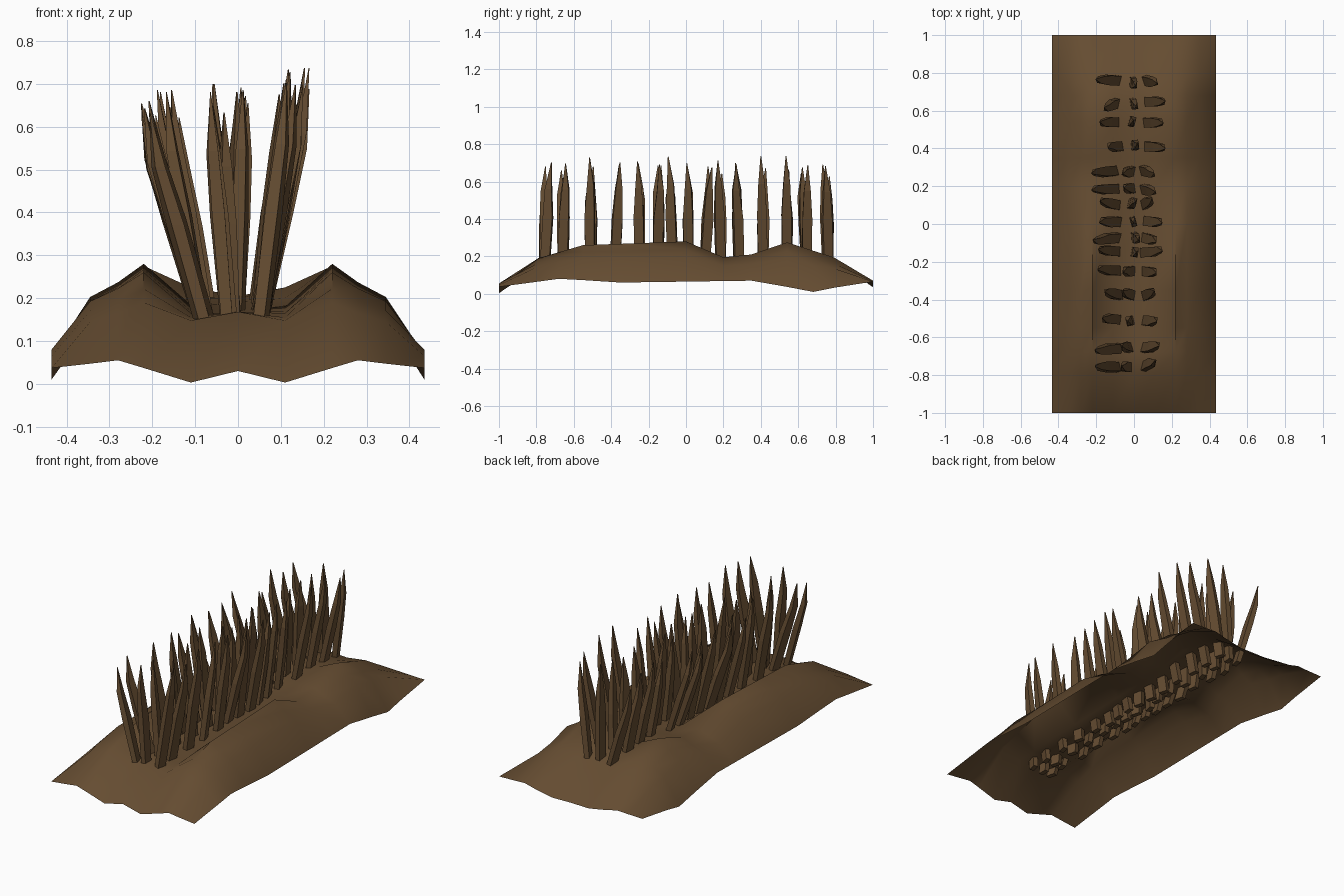
import bpy, bmesh, math, random

if "Cube" in bpy.data.objects:
    bpy.data.objects.remove(bpy.data.objects["Cube"])

random.seed(4)

brown = bpy.data.materials.new("earth brown")
brown.diffuse_color = (0.13, 0.073, 0.031, 1)
brown.use_nodes = True
brown.node_tree.nodes["Principled BSDF"].inputs["Base Color"].default_value = brown.diffuse_color


def add_object(name, bm):
    bmesh.ops.recalc_face_normals(bm, faces=bm.faces)
    mesh = bpy.data.meshes.new(name)
    bm.to_mesh(mesh)
    bm.free()
    mesh.materials.append(brown)
    obj = bpy.data.objects.new(name, mesh)
    bpy.context.collection.objects.link(obj)
    return obj


def smooth(obj, angle):
    bpy.ops.object.select_all(action='DESELECT')
    obj.select_set(True)
    bpy.context.view_layer.objects.active = obj
    bpy.ops.object.shade_smooth_by_angle(angle=math.radians(angle))


# Earth mound: open sheet with two long ridges, a furrow between, and wavy rims
xs = [0, 0.11, 0.22, 0.28, 0.345, 0.435]
ys = [-1, -0.79, -0.68, -0.55, -0.35, 0, 0.2, 0.35, 0.54, 0.68, 0.79, 1]
ridge = [0, 0.19, 0.222, 0.26, 0.267, 0.28, 0.195, 0.21, 0.275, 0.23, 0.195, 0]
rim = [0, 0.065, 0.08, 0.073, 0.06, 0.065, 0.068, 0.07, 0.037, 0.01, 0.032, 0]
furrow = [0, 0.168, 0.168, 0.165, 0.165, 0.175, 0.19, 0.2, 0.205, 0.205, 0.185, 0]
shoulder = [0, 0.148, 0.155, 0.165, 0.17, 0.18, 0.185, 0.2, 0.225, 0.21, 0.18, 0]
front = [0.03, 0.003, 0.037, 0.055, 0.047, 0.037]
back = [0.037, 0.035, 0.055, 0.07, 0.067, 0.065]


def row_heights(i):
    if i == 0:
        return front
    if i == len(ys) - 1:
        return back
    r, e = ridge[i], rim[i]
    return [furrow[i], shoulder[i], r, e + 0.8 * (r - e), e + 0.64 * (r - e), e]


bm = bmesh.new()
columns = [(-xs[j], j) for j in range(5, 0, -1)] + [(xs[j], j) for j in range(6)]
grid = [[bm.verts.new((x, y, row_heights(i)[j])) for x, j in columns]
        for i, y in enumerate(ys)]
for a, b in zip(grid, grid[1:]):
    for k in range(len(columns) - 1):
        bm.faces.new((a[k], a[k + 1], b[k + 1], b[k]))
smooth(add_object("earth_mound", bm), 60)


# Blades: four-sided stalks that lean outward, kink and taper to a point
def add_blade(bm, x, y, lean, height, sway, bend, turn):
    z0 = 0.11
    # fraction of height, fraction of lean, half thickness, half width
    sections = [(0, 0, 0.013, 0.025), (0.5, 0.55, 0.015, 0.026),
                (0.76, 0.85, 0.012, 0.018), (1, 1, 0.001, 0.002)]
    c, s = math.cos(turn), math.sin(turn)
    rings = []
    for n, (t, f, hx, hy) in enumerate(sections):
        cx = x + lean * f
        cy = y + sway * t + (bend if n == 2 else 0)
        z = z0 + (height - z0) * t
        rings.append([bm.verts.new((cx + px * hx * c - py * hy * s,
                                    cy + px * hx * s + py * hy * c, z))
                      for px, py in ((-1, -1), (1, -1), (1, 1), (-1, 1))])
    for a, b in zip(rings, rings[1:]):
        for k in range(4):
            bm.faces.new((a[k], a[(k + 1) % 4], b[(k + 1) % 4], b[k]))
    bm.faces.new(rings[0])
    bm.faces.new(rings[-1])


# y of each row and how far its blades sway along y
rows = [(-0.755, 0.02), (-0.66, 0.0), (-0.51, 0.0), (-0.38, 0.035), (-0.245, -0.01),
        (-0.15, 0.0), (-0.07, -0.025), (0.015, 0.0), (0.1, 0.03), (0.185, 0.0),
        (0.285, 0.0), (0.41, 0.0), (0.535, 0.01), (0.645, -0.01), (0.76, -0.01)]
# name, base x, lean, tip height
sets = [("left_blades", -0.068, -0.122, 0.66),
        ("centre_blades", -0.012, -0.012, 0.67),
        ("right_blades", 0.042, 0.088, 0.705)]
for name, base, lean, height in sets:
    bm = bmesh.new()
    for y, sway in rows:
        add_blade(bm, base + random.uniform(-0.012, 0.012), y + random.uniform(-0.004, 0.004),
                  lean + random.uniform(-0.045, 0.045), height + random.uniform(-0.04, 0.035),
                  sway + random.uniform(-0.018, 0.018), random.uniform(-0.008, 0.008),
                  random.uniform(-0.3, 0.3))
    add_object(name, bm)
